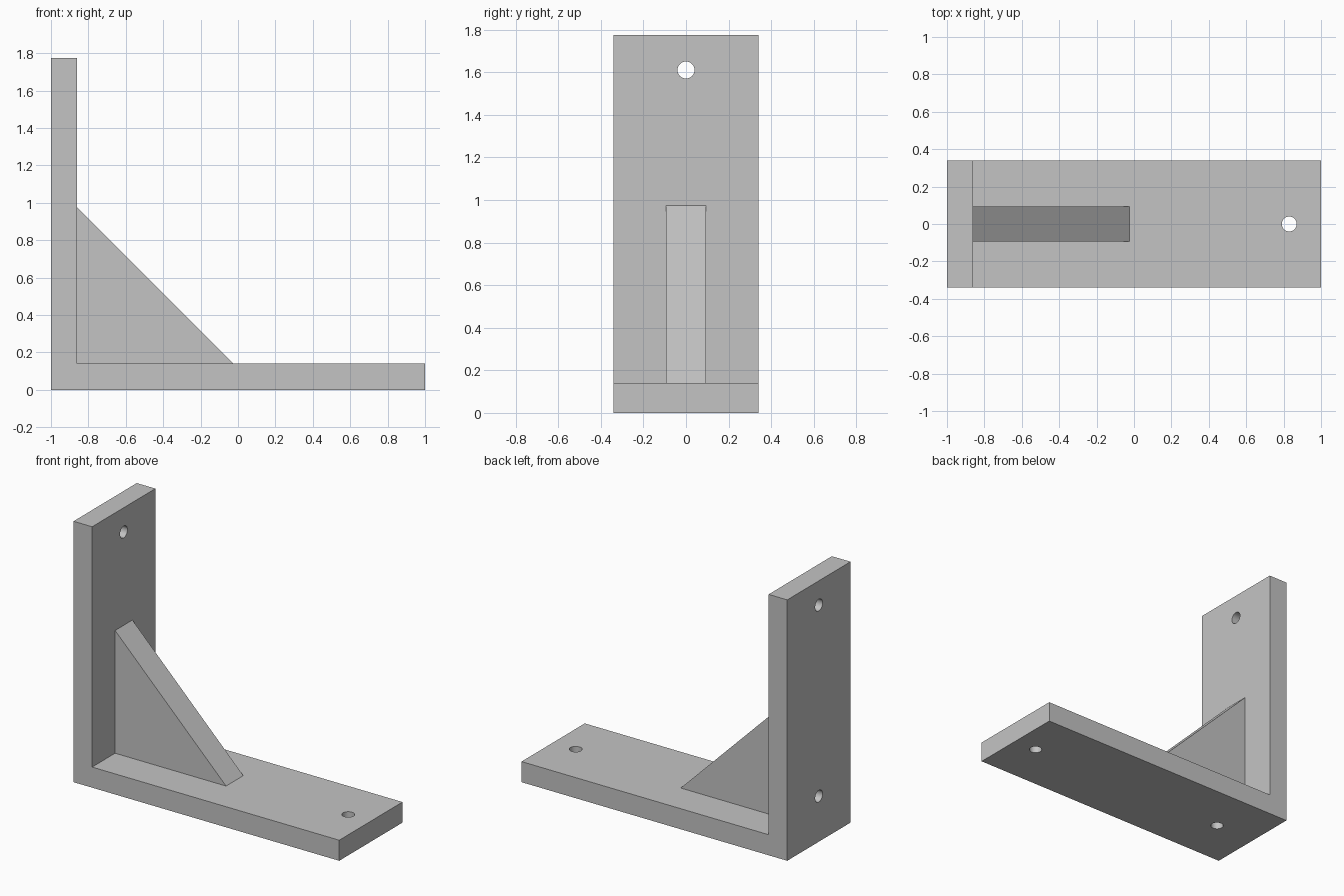
import bpy
import math

cube = bpy.data.objects.get("Cube")
if cube:
    bpy.data.objects.remove(cube, do_unlink=True)

HALF_WIDTH = 0.34
THICK = 0.14
HEIGHT = 1.775
INNER = THICK - 1          # x of the upright's inner face
HOLE_RADIUS = 0.04

grey = bpy.data.materials.new("bracket grey")
grey.use_nodes = True
grey.diffuse_color = (0.55, 0.55, 0.55, 1)
grey.node_tree.nodes["Principled BSDF"].inputs["Base Color"].default_value = (0.55, 0.55, 0.55, 1)


def extrude_profile(name, profile, half):
    """Prism with an x-z profile, extruded along y from -half to half."""
    n = len(profile)
    verts = [(x, y, z) for y in (-half, half) for x, z in profile]
    faces = [list(range(n)), list(range(2 * n - 1, n - 1, -1))]
    faces += [[i, i + n, (i + 1) % n + n, (i + 1) % n] for i in range(n)]
    mesh = bpy.data.meshes.new(name)
    mesh.from_pydata(verts, [], faces)
    mesh.materials.append(grey)
    obj = bpy.data.objects.new(name, mesh)
    bpy.context.collection.objects.link(obj)
    return obj


def drill(target, name, location, rotation):
    """Cut a screw hole that passes through one plate."""
    bpy.ops.mesh.primitive_cylinder_add(vertices=32, radius=HOLE_RADIUS, depth=THICK + 0.1,
                                        location=location, rotation=rotation)
    cutter = bpy.context.object
    cutter.name = name
    cutter.data.materials.append(grey)
    mod = target.modifiers.new(name, "BOOLEAN")
    mod.operation = "DIFFERENCE"
    mod.solver = "EXACT"
    mod.object = cutter
    bpy.context.view_layer.objects.active = target
    bpy.ops.object.modifier_apply(modifier=mod.name)
    bpy.data.objects.remove(cutter, do_unlink=True)


# L-shaped body: base plate and upright in one piece
body = extrude_profile("angle_plate", [(-1, 0), (1, 0), (1, THICK), (INNER, THICK),
                                       (INNER, HEIGHT), (-1, HEIGHT)], HALF_WIDTH)

# Screw holes: two in the upright, two in the base
for z in (0.31, 1.61):
    drill(body, "upright_hole", (INNER - THICK / 2, 0, z), (0, math.pi / 2, 0))
for x in (-0.70, 0.83):
    drill(body, "base_hole", (x, 0, THICK / 2), (0, 0, 0))

# Triangular gusset in the inner corner, covering the two inner holes
extrude_profile("gusset", [(INNER, THICK), (-0.025, THICK), (INNER, 0.975)], 0.093)

# Smooth hole walls, sharp plate edges
bpy.ops.object.select_all(action="DESELECT")
body.select_set(True)
bpy.context.view_layer.objects.active = body
bpy.ops.object.shade_smooth_by_angle(angle=math.radians(30))
